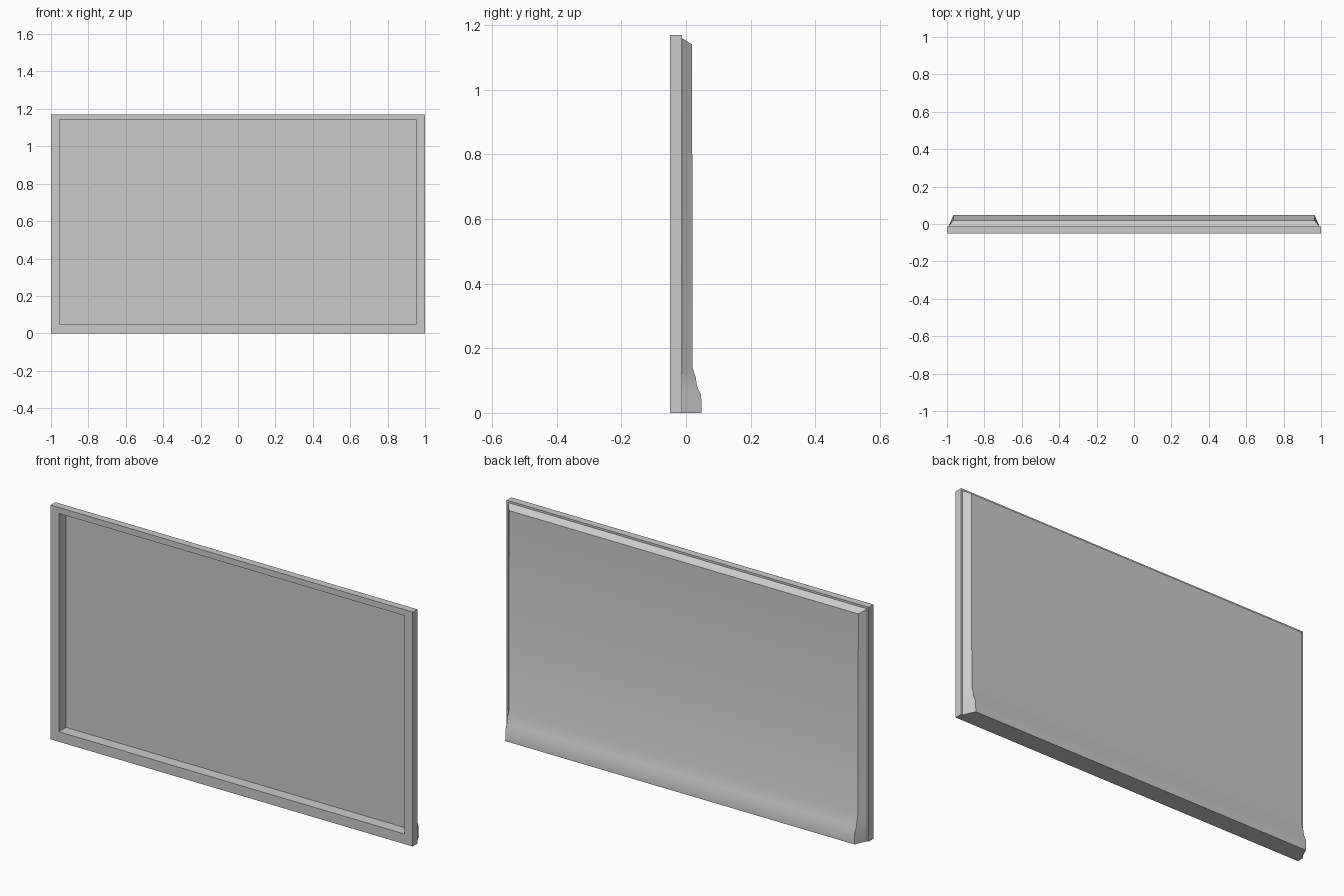
import bpy, bmesh

if "Cube" in bpy.data.objects:
    bpy.data.objects.remove(bpy.data.objects["Cube"])


def finish(name, bm, smooth=False):
    bmesh.ops.recalc_face_normals(bm, faces=bm.faces)
    mesh = bpy.data.meshes.new(name)
    bm.to_mesh(mesh)
    bm.free()
    obj = bpy.data.objects.new(name, mesh)
    bpy.context.collection.objects.link(obj)
    if smooth:
        bpy.ops.object.select_all(action='DESELECT')
        obj.select_set(True)
        bpy.context.view_layer.objects.active = obj
        bpy.ops.object.shade_smooth_by_angle(angle=0.65)
    return obj


def ring(bm, half_width, y, bottom, top):
    corners = [(-half_width, bottom), (half_width, bottom),
               (half_width, top), (-half_width, top)]
    return [bm.verts.new((x, y, z)) for x, z in corners]


def bridge(bm, a, b, closed=True):
    for i in range(len(a) if closed else len(a) - 1):
        j = (i + 1) % len(a)
        bm.faces.new((a[i], a[j], b[j], b[i]))


# Bezel: rectangular rim with a deep inner wall
bm = bmesh.new()
rings = [ring(bm, *r) for r in [
    (0.985, -0.013, 0.003, 1.155),
    (1.0, -0.013, 0.0, 1.17),
    (1.0, -0.05, 0.0, 1.17),
    (0.955, -0.05, 0.05, 1.14),
    (0.955, 0.007, 0.05, 1.14)]]
for a, b in zip(rings, rings[1:]):
    bridge(bm, a, b)
finish("bezel", bm)

# Display sheet at the bottom of the recess
bm = bmesh.new()
bm.faces.new(ring(bm, 0.955, 0.007, 0.05, 1.14))
screen = finish("screen", bm)
if screen.data.polygons[0].normal.y > 0:
    screen.data.flip_normals()

# Rear shell: each row runs across the back with sloped ends, flaring at the foot
bm = bmesh.new()
profile = [(0.048, 0.0), (0.047, 0.055), (0.034, 0.083),
           (0.030, 0.11), (0.020, 0.14), (0.019, 1.14)]
rows = []
for y, z in profile:
    front_z = 1.16 if z > 1 else z
    points = [(-0.992, -0.013, front_z), (-0.965, y, z),
              (0.965, y, z), (0.992, -0.013, front_z)]
    rows.append([bm.verts.new(p) for p in points])
for a, b in zip(rows, rows[1:]):
    bridge(bm, a, b, closed=False)
bm.faces.new(rows[0])
bm.faces.new(rows[-1])
finish("rear_shell", bm, smooth=True)
